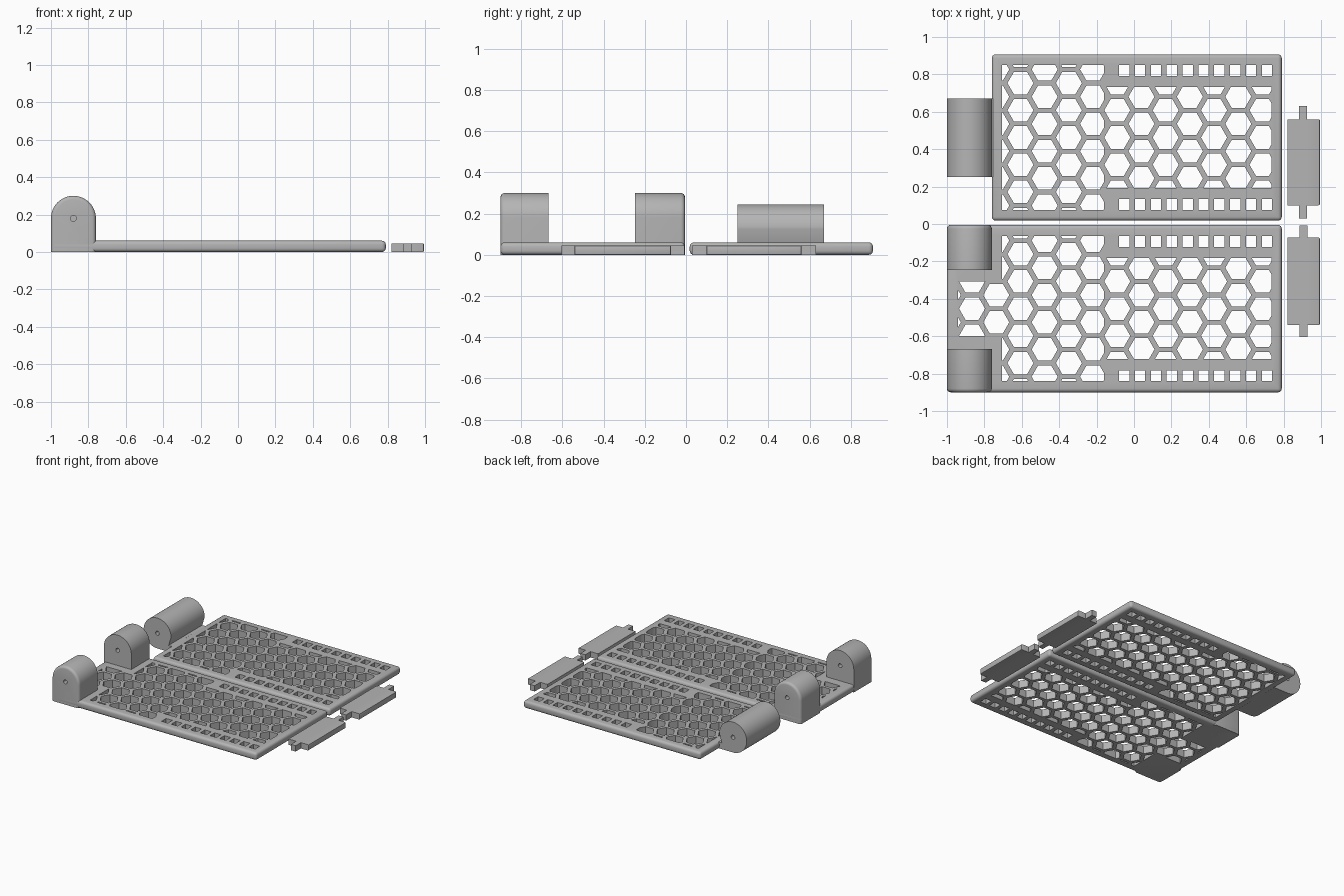
import bpy, bmesh, math
from mathutils import Vector

old = bpy.data.objects.get("Cube")
if old:
    bpy.data.objects.remove(old, do_unlink=True)

grey = bpy.data.materials.new("plain grey")
grey.use_nodes = True
grey.diffuse_color = (0.46, 0.46, 0.46, 1)
grey.node_tree.nodes["Principled BSDF"].inputs["Base Color"].default_value = grey.diffuse_color

PITCH_X, PITCH_Y, WALL = 0.1294, 0.1455, 0.025
T = 0.06          # plate thickness
PIN_X = -0.88     # hinge axis
R = 0.12          # hinge radius


def prism(bm, points, lo, hi, axis="z"):
    """Extrude a 2D outline along z (outline in x, y) or y (outline in x, z)."""
    place = (lambda p, d: (p[0], p[1], d)) if axis == "z" else (lambda p, d: (p[0], d, p[1]))
    face = bm.faces.new([bm.verts.new(place(p, lo)) for p in points])
    step = Vector(place((0, 0), hi - lo))
    ext = bmesh.ops.extrude_face_region(bm, geom=[face], use_keep_orig=True)
    bmesh.ops.translate(bm, vec=step, verts=[g for g in ext["geom"] if isinstance(g, bmesh.types.BMVert)])


def rect(x0, x1, y0, y1):
    return [(x0, y0), (x1, y0), (x1, y1), (x0, y1)]


def circle(cx, cy, r, n, start=0.0, sweep=math.tau):
    return [(cx + r * math.cos(start + sweep * i / n), cy + r * math.sin(start + sweep * i / n))
            for i in range(n)]


def clip(points, box):
    """Clip a convex outline to a rectangle (x0, x1, y0, y1)."""
    for axis, limit, sign in ((0, box[0], 1), (0, box[1], -1), (1, box[2], 1), (1, box[3], -1)):
        result = []
        for a, b in zip(points, points[1:] + points[:1]):
            da, db = sign * (a[axis] - limit), sign * (b[axis] - limit)
            if da >= 0:
                result.append(a)
            if da * db < 0:
                t = da / (da - db)
                result.append((a[0] + t * (b[0] - a[0]), a[1] + t * (b[1] - a[1])))
        points = result
        if len(points) < 3:
            return []
    return points


def finish(bm, name):
    bmesh.ops.recalc_face_normals(bm, faces=bm.faces)
    mesh = bpy.data.meshes.new(name)
    bm.to_mesh(mesh)
    bm.free()
    mesh.materials.append(grey)
    obj = bpy.data.objects.new(name, mesh)
    bpy.context.collection.objects.link(obj)
    return obj


def activate(obj):
    bpy.ops.object.select_all(action="DESELECT")
    obj.select_set(True)
    bpy.context.view_layer.objects.active = obj


def cut(obj, cutter):
    cutter.hide_render = True
    activate(obj)
    mod = obj.modifiers.new("cut", "BOOLEAN")
    mod.operation, mod.solver, mod.object = "DIFFERENCE", "EXACT", cutter
    bpy.ops.object.modifier_apply(modifier=mod.name)
    bpy.data.objects.remove(cutter, do_unlink=True)


def smooth(obj):
    activate(obj)
    bpy.ops.object.shade_smooth_by_angle(angle=math.radians(35))


def grille_cutter(cy, hinge_window):
    """Honeycomb cells and square slots, clipped to the grille windows."""
    bm = bmesh.new()
    radius = (PITCH_Y - WALL) / math.sqrt(3)
    for col in range(-3, 12):
        x = -0.607 + col * PITCH_X
        for row in range(-4, 5):
            y = (row + 0.5 * (col % 2)) * PITCH_Y
            if x > -0.16:
                box = (-0.16, 0.735, -0.27, 0.27)
            elif x < -0.7 and hinge_window and abs(y) < 0.2:
                box = (-0.94, -0.16, -0.145, 0.145)
            else:
                box = (-0.705, -0.16, -0.388, 0.388)
            cell = clip(circle(x, y, radius, 6), box)
            if cell:
                prism(bm, [(px, py + cy) for px, py in cell], -0.05, T + 0.05)
    for i in range(10):
        x = -0.08 + i * 0.0848
        for y in (-0.388, 0.33):
            prism(bm, rect(x, x + 0.055, cy + y, cy + y + 0.058), -0.05, T + 0.05)
    return finish(bm, "grille_cutter")


def plate(name, x0, y0, y1, cy, hinge_window):
    bm = bmesh.new()
    prism(bm, rect(x0, 0.79, y0, y1), 0, T)
    bmesh.ops.bevel(bm, geom=bm.edges[:], offset=0.02, segments=4, profile=0.5, affect="EDGES")
    obj = finish(bm, name)
    cut(obj, grille_cutter(cy, hinge_window))
    smooth(obj)


def pin_hole(obj, z):
    bm = bmesh.new()
    prism(bm, circle(PIN_X, z, 0.016, 20), -1.2, 1.2, "y")
    cut(obj, finish(bm, "pin_cutter"))
    smooth(obj)


def knuckle(name, y0, y1, outer):
    """Arched hinge block with its outer rim rounded."""
    bm = bmesh.new()
    arch = circle(PIN_X, 0.18, R, 32, 0, math.pi) + [(PIN_X - R, 0.18), (PIN_X - R, 0), (PIN_X + R, 0)]
    prism(bm, arch, y0, y1, "y")
    rim = [e for e in bm.edges if all(abs(v.co.y - outer) < 1e-4 for v in e.verts)
           and max(v.co.z for v in e.verts) > 0.01]
    bmesh.ops.bevel(bm, geom=rim, offset=0.02, segments=4, profile=0.5, affect="EDGES")
    pin_hole(finish(bm, name), 0.18)


# Grille plates
plate("front_grille_plate", -1.0, -0.9, -0.005, -0.4525, True)
plate("back_grille_plate", -0.76, 0.018, 0.907, 0.4625, False)

# Hinge: two outer knuckles and the middle barrel
knuckle("front_knuckle", -0.9, -0.667, -0.9)
knuckle("inner_knuckle", -0.247, -0.005, -0.005)
bm = bmesh.new()
quarter = circle(PIN_X, 0.125, R, 48, math.pi / 2, math.pi * 1.5 - math.pi / 2)
barrel = circle(PIN_X, 0.125, R, 48, 0, math.pi * 1.5) + [(PIN_X, 0.005), (-0.735, 0.005),
                                                         (-0.735, 0.055), (PIN_X + 0.098, 0.055)]
prism(bm, barrel, 0.25, 0.67, "y")
pin_hole(finish(bm, "hinge_barrel"), 0.125)

# Loose latch bars with a tab at each end
for name, y0, y1, t0, t1, tx in (("back_latch_bar", 0.10, 0.56, 0.03, 0.63, 0.882),
                                 ("front_latch_bar", -0.54, -0.073, -0.605, -0.008, 0.886)):
    bm = bmesh.new()
    prism(bm, [(0.82, y0), (tx, y0), (tx, t0), (tx + 0.042, t0), (tx + 0.042, y0), (0.995, y0),
               (0.995, y1), (tx + 0.042, y1), (tx + 0.042, t1), (tx, t1), (tx, y1), (0.82, y1)], 0, 0.046)
    bmesh.ops.bevel(bm, geom=[e for e in bm.edges if min(v.co.x for v in e.verts) > 0.99],
                    offset=0.008, segments=2, profile=0.5, affect="EDGES")
    smooth(finish(bm, name))
